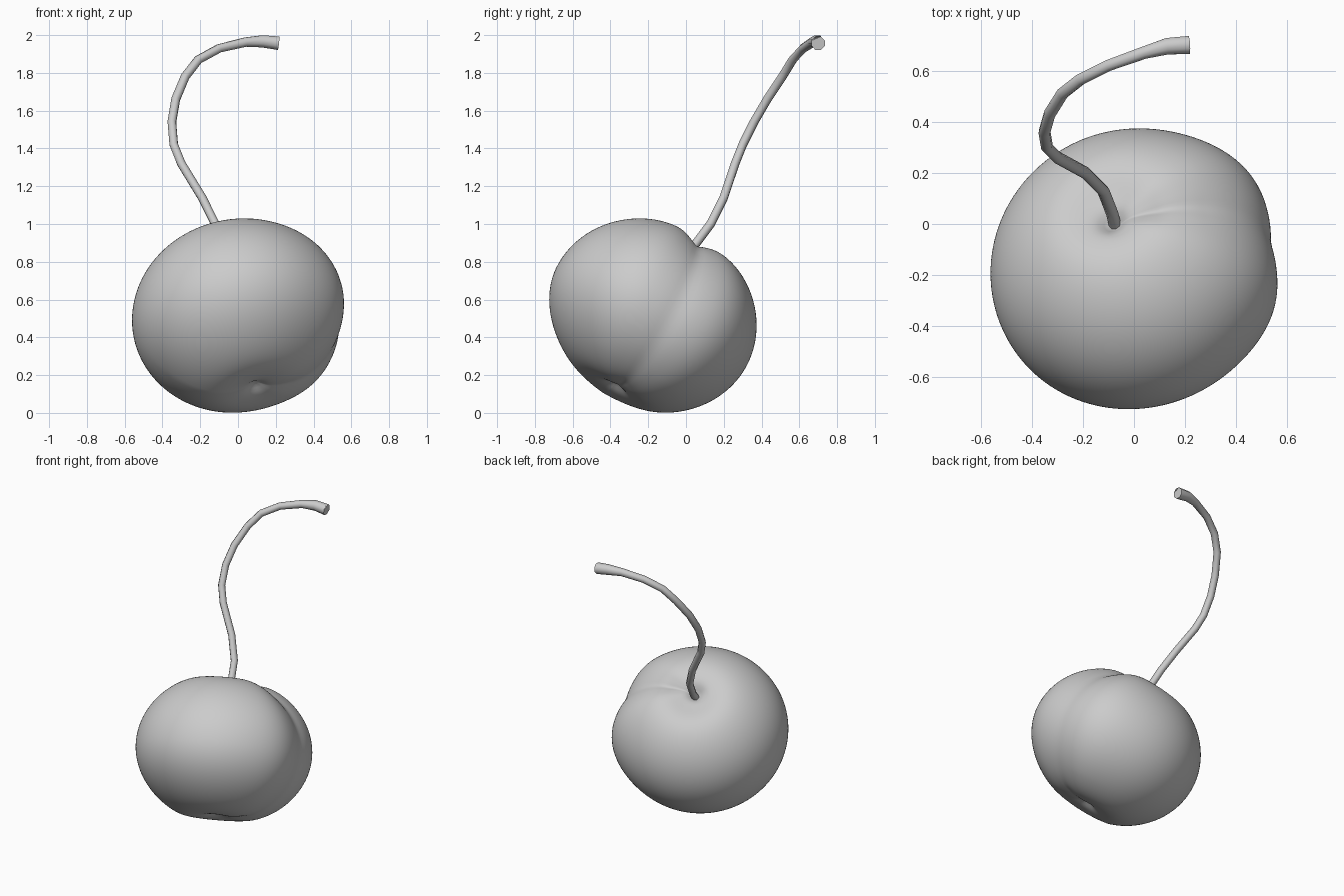
import bpy, bmesh, math
from mathutils import Vector, Matrix

cube = bpy.data.objects.get("Cube")
if cube:
    bpy.data.objects.remove(cube, do_unlink=True)

grey = bpy.data.materials.new("plain_grey")
grey.use_nodes = True
colour = (0.6, 0.6, 0.6, 1)
grey.diffuse_color = colour
grey.node_tree.nodes["Principled BSDF"].inputs["Base Color"].default_value = colour


def bump(distance, width):
    return math.exp(-(distance / width) ** 2)


# Fruit: a slightly squashed sphere with stem pit, blossom dimple, side crease
# and a fuller lobe on each side of the crease
def shape_fruit(p):
    r, angle = math.hypot(p.x, p.y), math.atan2(p.y, p.x)
    radius = 0.567
    out = radius * r
    height = 0.497 * p.z
    if p.z > 0:
        height -= 0.085 * bump(math.hypot(radius * p.x, radius * p.y - 0.05), 0.17)
        height -= 0.05 * bump(out, 0.045)
    else:
        height *= 1 + 0.12 * min(p.y, 0)
        height += 0.06 * bump(out, 0.17) + 0.03 * bump(out, 0.05)
    crease = 0.075 * bump(angle, 0.36) + 0.015 * bump(angle, 0.1)
    crease *= 0.8 + 0.3 * p.z
    lobes = 0.05 * bump(angle - 0.4, 0.45) + 0.025 * bump(angle + 0.45, 0.4)
    cut = radius * (1 + (lobes - crease) * min(1, r * 1.5))
    fall = 1 - crease * min(1, r * 3)
    return Vector((p.x * cut, p.y * cut, height * fall))


centre = Vector((0.003, -0.18, 0.515))
axis = Vector((-0.21, 0.45, 0.86)).normalized()
side = Vector((1, 0.2, 0))
side = (side - axis * side.dot(axis)).normalized()
turn = Matrix((side, axis.cross(side), axis)).transposed()
bm = bmesh.new()
bmesh.ops.create_uvsphere(bm, u_segments=128, v_segments=96, radius=1)
for v in bm.verts:
    v.co = centre + turn @ shape_fruit(v.co)
for f in bm.faces:
    f.smooth = True
mesh = bpy.data.meshes.new("fruit")
bm.to_mesh(mesh)
bm.free()
mesh.materials.append(grey)
fruit = bpy.data.objects.new("fruit", mesh)
bpy.context.collection.objects.link(fruit)

# Stem: a bent tube that widens at the tip
path = [tuple(centre + axis * 0.34), (-0.085, 0.04, 0.88),
        (-0.12, 0.13, 1.0), (-0.19, 0.2, 1.14), (-0.3, 0.26, 1.32),
        (-0.34, 0.3, 1.42), (-0.35, 0.36, 1.54), (-0.33, 0.43, 1.66),
        (-0.28, 0.51, 1.78), (-0.21, 0.565, 1.87), (-0.1, 0.62, 1.93),
        (0.04, 0.67, 1.963), (0.13, 0.695, 1.967), (0.215, 0.7, 1.957)]
curve = bpy.data.curves.new("stem", "CURVE")
curve.dimensions = "3D"
curve.bevel_depth = 0.024
curve.bevel_resolution = 2
curve.use_fill_caps = True
spline = curve.splines.new("POLY")
spline.points.add(len(path) - 1)
for point, co in zip(spline.points, path):
    point.co = (*co, 1)
for point, size in zip(spline.points[-3:], (1.1, 1.45, 1.6)):
    point.radius = size
stem = bpy.data.objects.new("stem", curve)
bpy.context.collection.objects.link(stem)
bpy.ops.object.select_all(action="DESELECT")
stem.select_set(True)
bpy.context.view_layer.objects.active = stem
bpy.ops.object.convert(target="MESH")

# Hollow the broken tip of the stem
stem = bpy.context.view_layer.objects.active
bm = bmesh.new()
bm.from_mesh(stem.data)
bmesh.ops.remove_doubles(bm, verts=bm.verts, dist=0.0001)
bmesh.ops.recalc_face_normals(bm, faces=bm.faces)
bm.normal_update()
tip = max(bm.faces, key=lambda f: f.calc_center_median().x)
inward = -tip.normal.copy()
bmesh.ops.inset_region(bm, faces=[tip], thickness=0.01)
bmesh.ops.translate(bm, verts=tip.verts, vec=inward * 0.025)
bm.to_mesh(stem.data)
bm.free()
stem.data.materials.clear()
stem.data.materials.append(grey)
bpy.ops.object.shade_smooth_by_angle(angle=math.radians(60))
